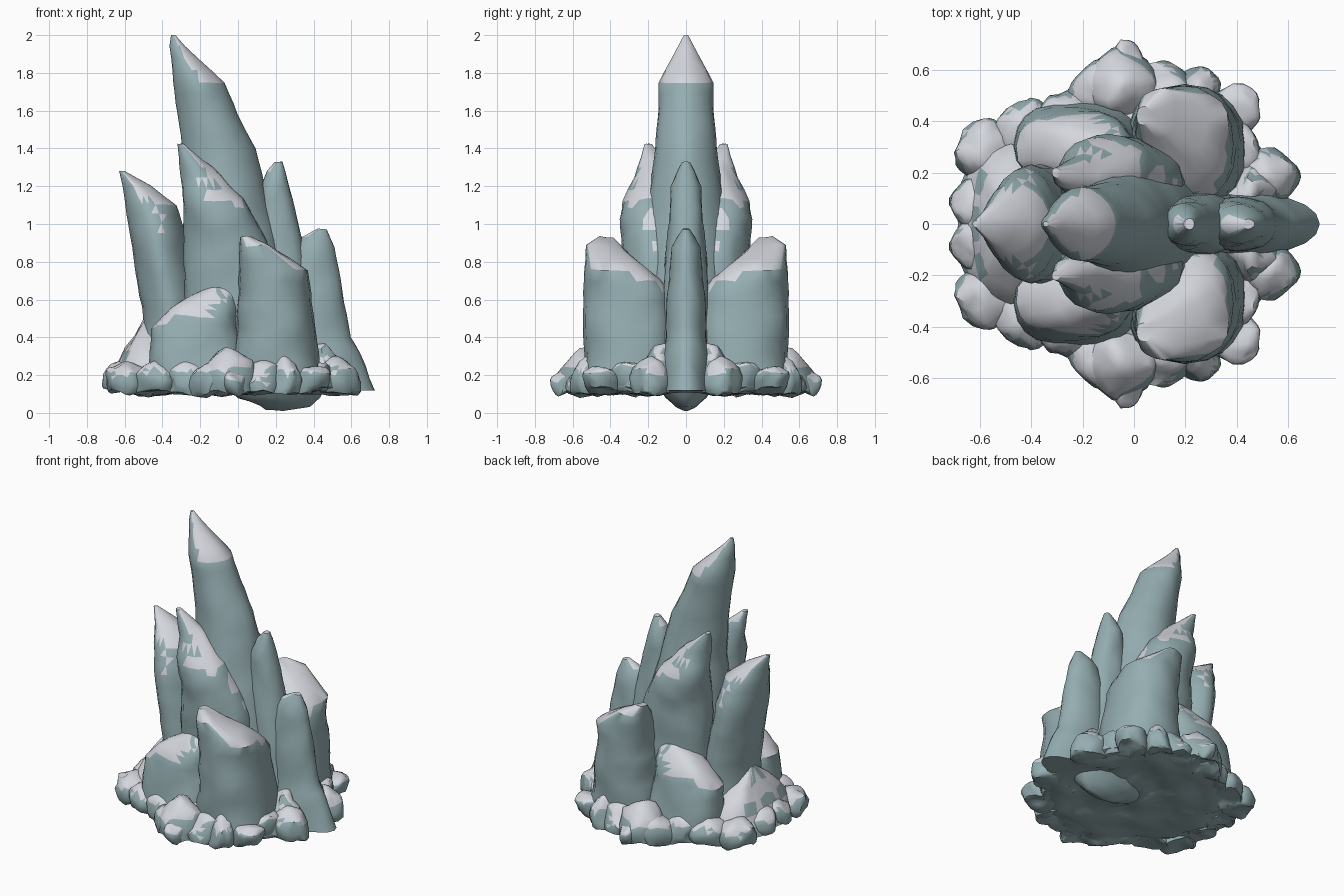
import bpy, bmesh, math
from mathutils import Vector, noise

if "Cube" in bpy.data.objects:
    bpy.data.objects.remove(bpy.data.objects["Cube"])


def material(name, rgb):
    m = bpy.data.materials.new(name)
    m.use_nodes = True
    m.diffuse_color = (*rgb, 1)
    m.node_tree.nodes["Principled BSDF"].inputs["Base Color"].default_value = (*rgb, 1)
    return m


ICE = material("blue_grey_ice", (0.30, 0.42, 0.44))
SNOW = material("pale_snow", (0.66, 0.68, 0.73))


def finish(name, bm, rough, snow, side=1):
    """Roughen symmetrically, lay snow on upward faces, make the object."""
    for v in bm.verts:
        p = Vector((v.co.x, abs(v.co.y), v.co.z))
        d = noise.noise_vector(p * 6) * rough + noise.noise_vector(p * 17) * rough * 0.4
        d.y *= max(-1, min(1, v.co.y * 20))
        v.co += d
        v.co.y *= side
    bmesh.ops.triangulate(bm, faces=bm.faces)
    bmesh.ops.recalc_face_normals(bm, faces=bm.faces)
    for f in bm.faces:
        c = f.calc_center_median()
        c.y = abs(c.y)
        f.material_index = int(f.normal.z + 0.3 * noise.noise(c * 14) > snow)
    me = bpy.data.meshes.new(name)
    bm.to_mesh(me)
    bm.free()
    me.materials.append(ICE)
    me.materials.append(SNOW)
    ob = bpy.data.objects.new(name, me)
    bpy.context.collection.objects.link(ob)
    bpy.ops.object.select_all(action="DESELECT")
    ob.select_set(True)
    bpy.context.view_layer.objects.active = ob
    bpy.ops.object.shade_smooth_by_angle(angle=math.radians(40))


def shard(name, levels, power=1.0, snow=0.5, rough=0.012, side=1, count=20):
    """Loft through levels of (z, x_min, x_max, y_min, y_max)."""
    rows = []
    for a, b in zip(levels, levels[1:]):
        steps = max(1, round(max(abs(a[0] - b[0]), abs(a[1] - b[1])) / 0.06))
        rows += [[p + (q - p) * i / steps for p, q in zip(a, b)] for i in range(steps)]
    rows.append(levels[-1])
    bm = bmesh.new()
    rings = []
    for z, x0, x1, y0, y1 in rows:
        ring = []
        for i in range(count):
            t = math.tau * i / count
            c, s = math.cos(t), math.sin(t)
            c = math.copysign(abs(c) ** power, c)
            s = math.copysign(abs(s) ** power, s)
            ring.append(bm.verts.new(((x0 + x1 + (x1 - x0) * c) / 2,
                                      (y0 + y1 + (y1 - y0) * s) / 2, z)))
        rings.append(ring)
    for a, b in zip(rings, rings[1:]):
        for i in range(count):
            j = (i + 1) % count
            bm.faces.new((a[i], a[j], b[j], b[i]))
    bm.faces.new(rings[0])
    bm.faces.new(rings[-1])
    finish(name, bm, rough, snow, side)


def centred(levels):
    return [(z, a, b, -h, h) for z, a, b, h in levels]


def lump(name, pos, size, side):
    """Rough snowy boulder, turned so that its first size points outwards."""
    bm = bmesh.new()
    bmesh.ops.create_icosphere(bm, subdivisions=3, radius=1)
    turn = math.atan2(pos[1], pos[0])
    ca, sa = math.cos(turn), math.sin(turn)
    for v in bm.verts:
        x, y, z = (a * b for a, b in zip(v.co, size))
        v.co = Vector(pos) + Vector((x * ca - y * sa, x * sa + y * ca, z))
        v.co.z = max(v.co.z, 0.11)
    finish(name, bm, 0.04, 0.42, side)


# Central crystals standing on the mirror plane
shard("main_spire", centred([
    (2.0, -.35, -.33, .01), (1.94, -.36, -.28, .04), (1.75, -.345, -.07, .14),
    (1.58, -.32, .0, .15), (1.4, -.3, .095, .16), (1.2, -.28, .14, .19),
    (.8, -.3, .25, .26), (.15, -.4, .4, .3)]), power=1.1, snow=0.54, rough=0.008)
shard("left_leaning_spire", centred([
    (1.28, -.63, -.6, .015), (1.2, -.61, -.46, .09), (1.1, -.6, -.33, .16),
    (.95, -.575, -.275, .22), (.8, -.55, -.25, .23), (.5, -.505, -.2, .23),
    (.2, -.53, -.1, .25)]), power=1.15)
shard("thin_spire", centred([
    (1.33, .19, .23, .02), (1.28, .15, .245, .05), (1.2, .12, .265, .085),
    (.95, .08, .335, .1), (.6, .1, .42, .12), (.2, .1, .45, .15)]), snow=0.6)
shard("short_spire", centred([
    (.97, .42, .47, .02), (.93, .34, .49, .05), (.88, .3, .51, .08),
    (.65, .25, .555, .1), (.4, .2, .6, .11), (.25, .2, .67, .13),
    (.12, .2, .72, .13)]), power=1.1, snow=0.62)

# Snowy skirt, ground slab with a rough underside, and the keel below it
shard("snow_skirt", centred([
    (.49, -.51, -.44, .05), (.4, -.56, -.38, .17), (.26, -.65, -.3, .3),
    (.12, -.69, -.3, .36)]), power=0.9, snow=0.4, rough=0.03, count=32)
shard("ground_slab", centred([
    (.27, -.45, .48, .42), (.2, -.58, .58, .53), (.13, -.61, .6, .55),
    (.1, -.52, .52, .46), (.11, -.3, .32, .28), (.1, -.08, .1, .08)]),
    snow=0.4, rough=0.03, count=40)
shard("keel", centred([
    (.2, -.1, .5, .2), (.08, .0, .43, .11), (.03, .12, .38, .05),
    (.01, .15, .24, .015)]))

# Crystals that come in mirrored pairs, each with its section power
PAIRS = {
    "side_shard": (1.0, [
        (1.42, -.32, -.29, .18, .22), (1.36, -.315, -.2, .13, .235),
        (1.25, -.305, -.09, .09, .27), (1.13, -.295, .03, .05, .335),
        (1.03, -.285, .1, .03, .345), (.8, -.28, .2, .0, .335),
        (.2, -.3, .25, .0, .35)]),
    "broad_block": (0.8, [
        (.93, .02, .07, .39, .46), (.88, .015, .16, .34, .52),
        (.81, .01, .28, .26, .53), (.76, .005, .365, .19, .535),
        (.7, .0, .375, .12, .535), (.64, .0, .385, .08, .535),
        (.2, -.02, .44, .06, .535)]),
    "low_block": (0.8, [
        (.69, -.1, -.03, .26, .31), (.64, -.2, -.02, .2, .36),
        (.55, -.36, .0, .18, .41), (.46, -.455, .0, .16, .44),
        (.2, -.47, .05, .12, .48)]),
}
# Snowy boulders around the foot: x, y, then outward, sideways and upright radii
BOULDERS = [
    (-.59, .29, .11, .12, .13), (-.44, .37, .1, .12, .12), (-.62, .08, .09, .1, .13),
    (-.27, .42, .1, .13, .12), (-.04, .53, .14, .15, .19), (-.02, .61, .1, .07, .08),
    (-.14, .52, .11, .1, .11), (.12, .53, .1, .11, .11), (.25, .51, .11, .1, .13),
    (.4, .43, .12, .09, .1), (.39, .28, .11, .11, .14), (.51, .19, .13, .1, .14),
    (.44, .13, .13, .1, .22),
]
for side, label in ((-1, "front"), (1, "back")):
    for part, (power, levels) in PAIRS.items():
        shard(f"{label}_{part}", levels, power, side=side, rough=0.018)
    for i, (x, y, *size) in enumerate(BOULDERS):
        lump(f"{label}_boulder_{i + 1}", (x, y, 0.16), size, side)
